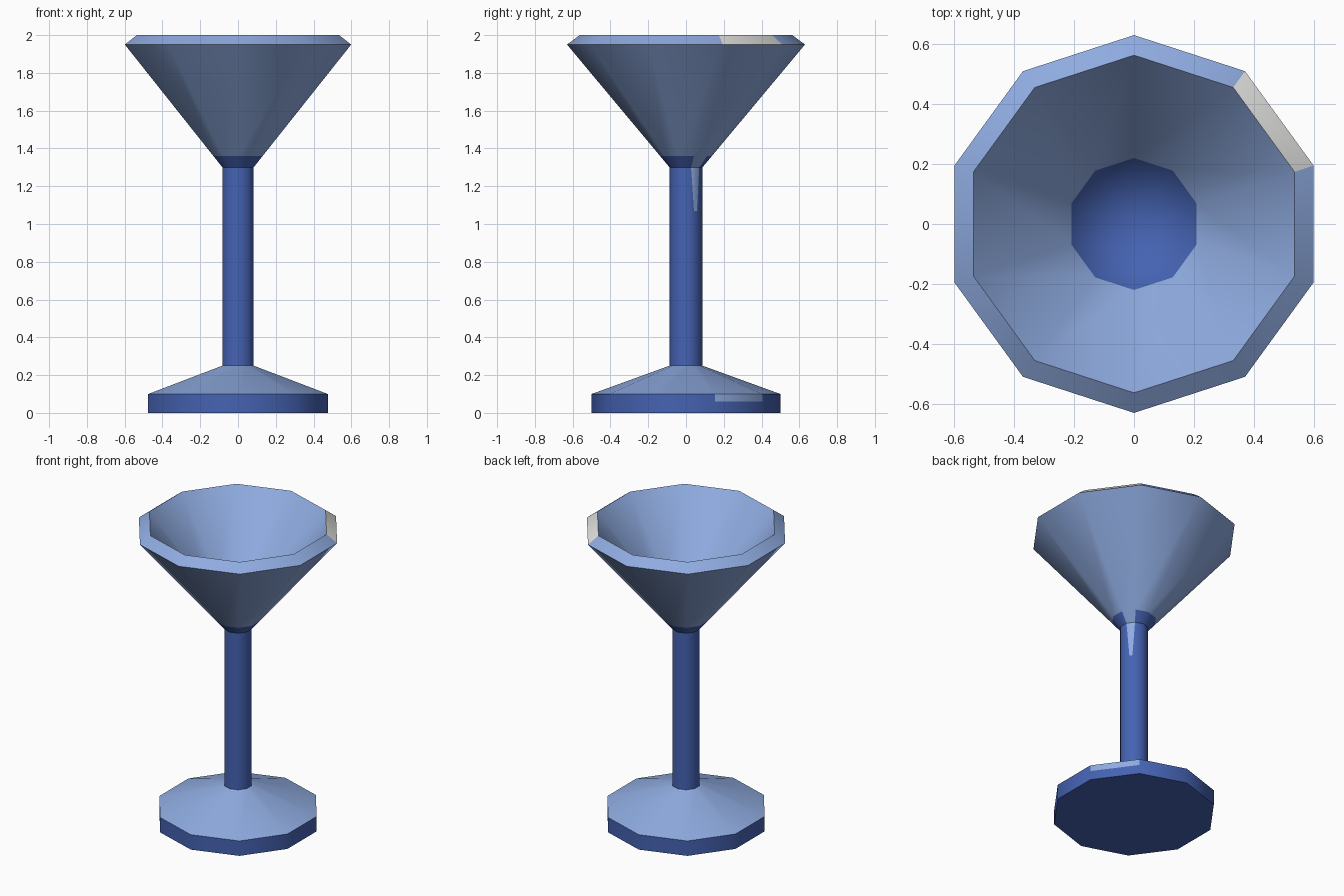
import bpy, bmesh, math

if "Cube" in bpy.data.objects:
    bpy.data.objects.remove(bpy.data.objects["Cube"])

SIDES = 10
PATCH = 0  # sector (18 to 54 degrees) that carries the odd-coloured patches


def material(name, rgb):
    m = bpy.data.materials.new(name)
    m.diffuse_color = (*rgb, 1)
    m.use_nodes = True
    m.node_tree.nodes["Principled BSDF"].inputs["Base Color"].default_value = m.diffuse_color
    return m


MATS = [material("light_blue", (0.275, 0.41, 0.75)),
        material("dark_blue", (0.06, 0.125, 0.45)),
        material("pale_grey", (0.74, 0.74, 0.73))]
LIGHT, DARK, GREY = range(3)


def lathe(name, profile, bands, taper_band=None):
    """Spin (radius, z) points; bands = (colour, patch sector colour) per step."""
    bm = bmesh.new()
    rings = []
    for r, z in profile:
        if r == 0:
            rings.append([bm.verts.new((0, 0, z))] * SIDES)
        else:
            rings.append([bm.verts.new((r * math.cos(a), r * math.sin(a), z))
                          for a in (math.radians(18 + 36 * i) for i in range(SIDES))])

    def face(verts, colour):
        f = bm.faces.new(list(dict.fromkeys(verts)))
        f.material_index = colour
        f.smooth = True

    for k, (colour, patch) in enumerate(bands):
        lo, hi = rings[k], rings[k + 1]
        for i in range(SIDES):
            j = (i + 1) % SIDES
            if k == taper_band and i == PATCH:
                # drip-shaped patch narrowing downwards
                m1 = bm.verts.new(lo[i].co.lerp(lo[j].co, 0.35))
                m2 = bm.verts.new(lo[i].co.lerp(lo[j].co, 0.7))
                face([lo[i], m1, hi[i]], colour)
                face([m1, m2, hi[j], hi[i]], patch)
                face([m2, lo[j], hi[j]], colour)
            else:
                face([lo[i], lo[j], hi[j], hi[i]], patch if i == PATCH else colour)
    me = bpy.data.meshes.new(name)
    bm.to_mesh(me)
    bm.free()
    for m in MATS:
        me.materials.append(m)
    me.set_sharp_from_angle(angle=math.radians(38))
    ob = bpy.data.objects.new(name, me)
    bpy.context.collection.objects.link(ob)
    return ob


# Foot: dark disc with a light sloping top
lathe("foot", [(0, 0), (0.5, 0), (0.5, 0.06), (0.5, 0.1), (0.087, 0.25)],
      [(DARK, DARK), (DARK, DARK), (DARK, LIGHT), (LIGHT, LIGHT)])

# Stem
lathe("stem", [(0.087, 0.25), (0.087, 1.07), (0.087, 1.3)],
      [(DARK, DARK), (DARK, LIGHT)], taper_band=1)

# Bowl: outer cone, bevelled rim, inner cone
lathe("bowl", [(0.087, 1.3), (0.137, 1.36), (0.63, 1.95), (0.563, 2.0),
               (0.22, 1.585), (0, 1.32)],
      [(DARK, LIGHT), (LIGHT, LIGHT), (LIGHT, GREY), (LIGHT, LIGHT), (DARK, DARK)])
